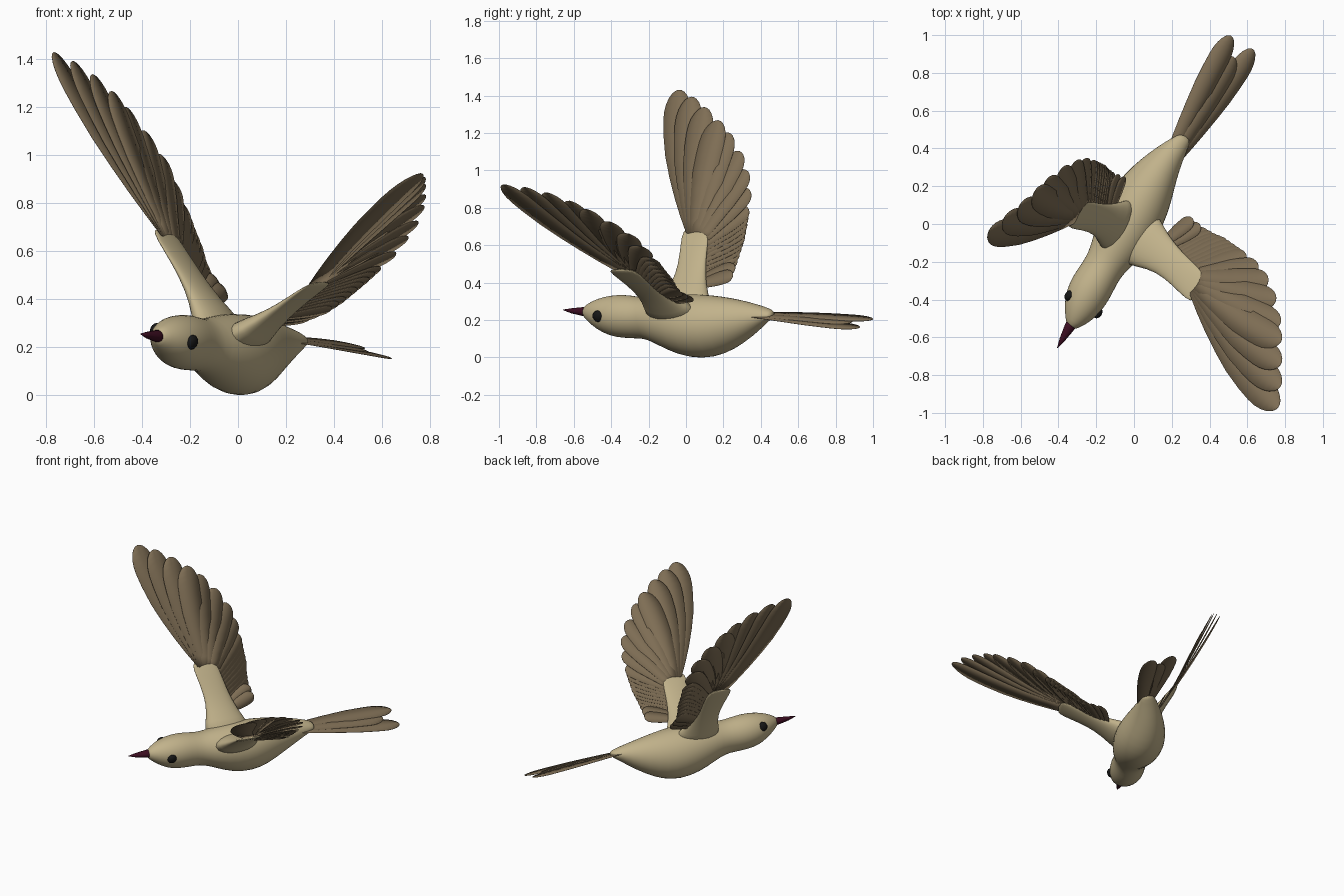
import bpy, bmesh, math
from mathutils import Matrix, Vector as V

if "Cube" in bpy.data.objects:
    bpy.data.objects.remove(bpy.data.objects["Cube"])

# Bird is modelled along Y (tail +Y, left wing +X), then banked and turned
POSE = (Matrix.Translation((-0.013, 0.008, 0.2)) @ Matrix.Rotation(math.radians(-31.4), 4, 'Z')
        @ Matrix.Rotation(math.radians(15.75), 4, 'Y'))


def material(name, rgb):
    m = bpy.data.materials.new(name)
    m.diffuse_color = (*rgb, 1)
    m.use_nodes = True
    m.node_tree.nodes["Principled BSDF"].inputs["Base Color"].default_value = m.diffuse_color
    return m


CREAM = material("cream", (0.54, 0.45, 0.26))
BROWN = material("brown", (0.21, 0.155, 0.09))
MAROON = material("maroon", (0.045, 0.004, 0.015))
BLACK = material("black", (0.008, 0.008, 0.008))


def finish(name, bm, mat):
    bmesh.ops.recalc_face_normals(bm, faces=bm.faces)
    for f in bm.faces:
        f.smooth = True
    me = bpy.data.meshes.new(name)
    bm.to_mesh(me)
    bm.free()
    me.materials.append(mat)
    ob = bpy.data.objects.new(name, me)
    bpy.context.collection.objects.link(ob)
    ob.matrix_world = POSE
    return ob


def loft(name, rings, mat, sides=16, subdiv=1):
    """Skin elliptical rings given as (centre, half axis a, half axis b)."""
    bm = bmesh.new()
    loops = []
    for c, a, b in rings:
        angles = [2 * math.pi * k / sides for k in range(sides)]
        loops.append([bm.verts.new(c + a * math.cos(t) + b * math.sin(t)) for t in angles])
    for p, q in zip(loops, loops[1:]):
        for k in range(sides):
            j = (k + 1) % sides
            bm.faces.new((p[k], p[j], q[j], q[k]))
    bm.faces.new(loops[0])
    bm.faces.new(loops[-1])
    ob = finish(name, bm, mat)
    if subdiv:
        ob.modifiers.new("smooth", 'SUBSURF').levels = subdiv
        ob.modifiers["smooth"].render_levels = subdiv
    return ob


STEPS = (0, .12, .25, .4, .55, .7, .8, .86, .91, .95, .98, .995, 1)


def feather(bm, base, tip, normal, half, bulge, root=0.4):
    """Curved flat blade with a rounded tip."""
    mid = (base + tip) / 2 + bulge
    rows = []
    for s in STEPS:
        c = base * (1 - s) ** 2 + mid * 2 * s * (1 - s) + tip * s * s
        along = ((mid - base) * (1 - s) + (tip - mid) * s).normalized()
        side = along.cross(normal).normalized()
        w = half * (root + (1 - root) * min(1, s / 0.6))
        if s > 0.8:
            w *= math.sqrt(max(0.0004, 1 - ((s - 0.8) / 0.2) ** 2))
        rows.append([bm.verts.new(c + side * w * k + normal * 0.001 * (1 - abs(k)))
                     for k in (-1, 0, 1)])
    for p, q in zip(rows, rows[1:]):
        for k in (0, 1):
            bm.faces.new((p[k], p[k + 1], q[k + 1], q[k]))


def thicken(ob):
    mod = ob.modifiers.new("thickness", 'SOLIDIFY')
    mod.thickness = 0.002
    mod.offset = 0


# Head, neck and body: x, y, z, half width, half height
BODY = [(0, -.645, .045, .022, .022), (0, -.61, .042, .05, .05), (-.003, -.55, .032, .088, .085),
        (-.006, -.48, .022, .110, .110), (-.008, -.40, .018, .116, .118),
        (-.008, -.32, .012, .108, .114), (-.005, -.25, .005, .110, .110),
        (0, -.17, -.005, .135, .133), (0, -.05, -.026, .162, .166), (-.004, .08, -.038, .168, .176),
        (-.012, .20, -.035, .146, .160), (-.02, .32, -.016, .108, .120),
        (-.016, .42, .006, .076, .076), (-.008, .50, .026, .05, .036), (0, .54, .03, .03, .015)]
loft("body", [(V((x, y, z)), V((w, 0, 0)), V((0, 0, h))) for x, y, z, w, h in BODY], CREAM, 20)

# Beak
BEAK = [(-.60, .045, .034), (-.65, .046, .028), (-.72, .05, .016), (-.772, .055, .002)]
loft("beak", [(V((-.004, y, z)), V((r, 0, 0)), V((0, 0, r * .85))) for y, z, r in BEAK],
     MAROON, 12, 0)

# Tail: short centre feather between two long outer ones
bm = bmesh.new()
for x, y, z, half in ((0, 1.03, -.011, .06), (.07, 1.118, -.022, .058), (-.07, 1.118, -.016, .058)):
    feather(bm, V((x * .25, .44, .03)), V((x + .008, y, z)), V((0, 0, 1)), half,
            V((x * .3, 0, .005)), .6)
thicken(finish("tail_feathers", bm, BROWN))

# Feather tips of one wing, from the leading edge to the body
TIPS = [(.937, -.435, 1.01), (.895, -.336, .984), (.845, -.233, .941), (.797, -.127, .882),
        (.758, -.049, .825), (.695, .044, .739), (.628, .110, .654), (.569, .143, .567),
        (.503, .162, .482), (.455, .169, .422), (.404, .176, .364), (.363, .170, .313),
        (.306, .170, .257), (.215, .186, .198)]
# Arm rings: centre x, y, z, half chord, half thickness
ARM = [(.04, -.04, .03, .19, .085), (.12, -.055, .115, .130, .055), (.20, -.065, .195, .092, .032),
       (.29, -.088, .285, .084, .022), (.375, -.112, .365, .088, .014), (.413, -.118, .398, .07, .006)]

# Primaries fan from the wrist; closely spaced secondaries line the arm
TIPS = [V(t) for t in TIPS]
BLADES = []
for i in range(8):
    f = i / 7
    BLADES.append((V((.395, -.13, .385)).lerp(V((.35, -.06, .345)), f), TIPS[i],
                   .082 - .014 * f, -.08 * (1 - f)))
for i in range(11):
    f = i / 10
    k = 8 + i // 2
    tip = TIPS[k] if i % 2 == 0 else (TIPS[k] + TIPS[k + 1]) / 2
    BLADES.append((V((.33, -.05, .325)).lerp(V((.15, -.03, .15)), f), tip, .06 - .018 * f, 0))

for name, sx in (("left", 1), ("right", -1)):
    flip = V((sx, 1, 1))
    up = V((-.72 * sx, 0, .69))

    # Wing arm
    loft(name + "_wing_arm", [(V((x, y, z)) * flip, V((0, c, 0)), up * t)
                              for x, y, z, c, t in ARM], CREAM)

    # Flight feathers
    bm = bmesh.new()
    for i, (base, tip, half, bend) in enumerate(BLADES):
        blade_up = (up + V((0, .06, 0))).normalized()
        shift = up * (0.007 - 0.001 * i)
        feather(bm, base * flip + shift, tip * flip + shift, blade_up, half, V((0, bend, 0)), .5)
    thicken(finish(name + "_flight_feathers", bm, BROWN))

    # Eye
    bm = bmesh.new()
    bmesh.ops.create_uvsphere(bm, u_segments=16, v_segments=10, radius=0.031,
                              matrix=Matrix.Translation((.092 * sx - .004, -.502, .045))
                              @ Matrix.Diagonal((.7, 1, 1, 1)))
    finish(name + "_eye", bm, BLACK)
